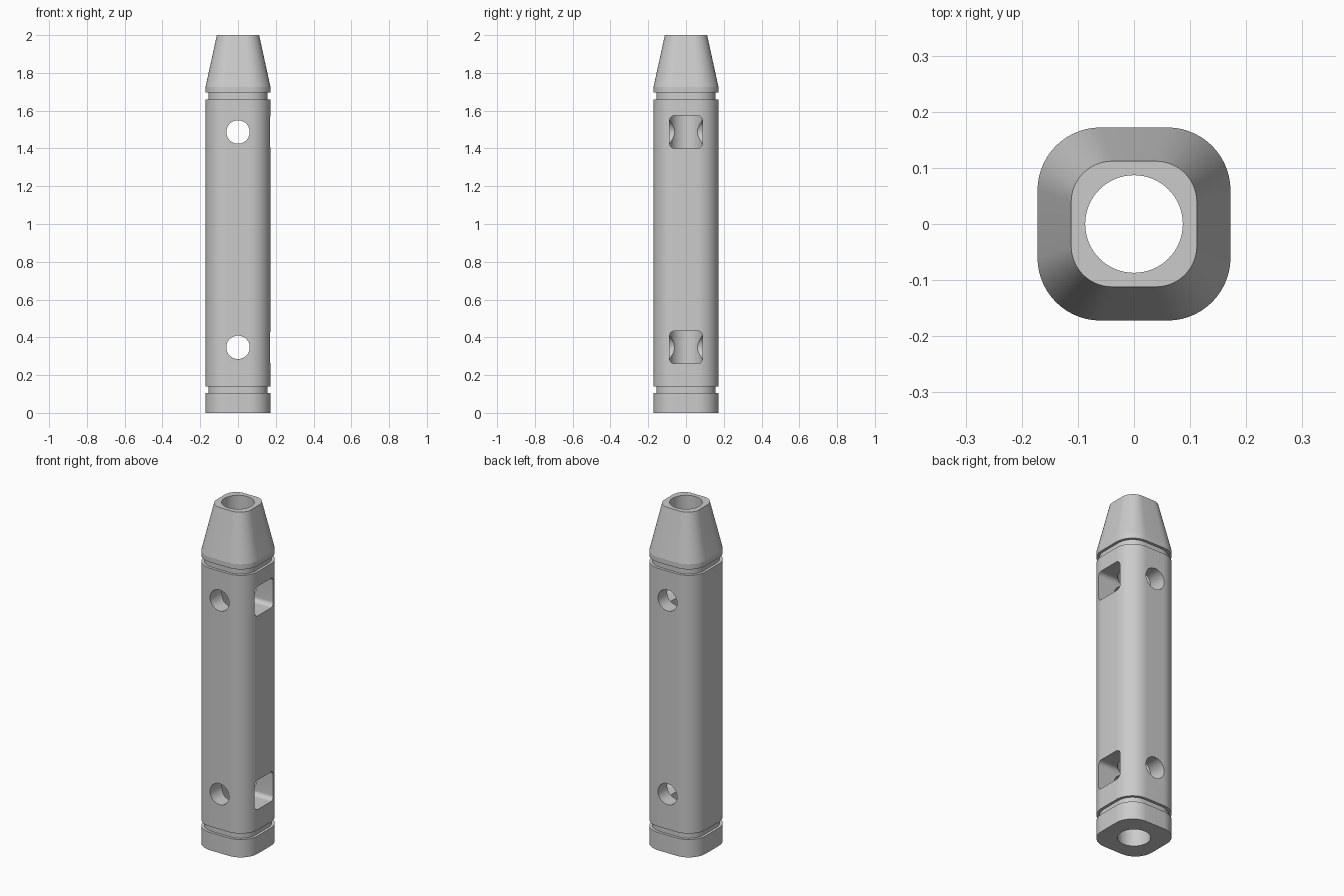
import bpy, bmesh, math
from mathutils import Matrix

if "Cube" in bpy.data.objects:
    bpy.data.objects.remove(bpy.data.objects["Cube"])

grey = bpy.data.materials.new("grey metal")
grey.diffuse_color = (0.6, 0.6, 0.6, 1)
grey.use_nodes = True
grey.node_tree.nodes["Principled BSDF"].inputs["Base Color"].default_value = grey.diffuse_color


def rounded_square(half, radius, steps=14):
    """Outline of a square with rounded corners, counter-clockwise."""
    pts = []
    for q in range(4):
        a0 = q * math.pi / 2
        cx = (half - radius) * (1 if q in (0, 3) else -1)
        cy = (half - radius) * (1 if q in (0, 1) else -1)
        for i in range(steps + 1):
            a = a0 + i / steps * math.pi / 2
            pts.append((cx + radius * math.cos(a), cy + radius * math.sin(a)))
    return pts


def loft(name, sections):
    """Closed solid skinned through (z, outline) sections."""
    bm = bmesh.new()
    rings = [[bm.verts.new((x, y, z)) for x, y in outline] for z, outline in sections]
    n = len(rings[0])
    for a, b in zip(rings, rings[1:]):
        for i in range(n):
            j = (i + 1) % n
            bm.faces.new((a[i], a[j], b[j], b[i]))
    bm.faces.new(rings[0][::-1])
    bm.faces.new(rings[-1])
    mesh = bpy.data.meshes.new(name)
    bm.to_mesh(mesh)
    bm.free()
    mesh.materials.append(grey)
    obj = bpy.data.objects.new(name, mesh)
    bpy.context.collection.objects.link(obj)
    return obj


def circle(r, n=64):
    return [(r * math.cos(2 * math.pi * i / n), r * math.sin(2 * math.pi * i / n)) for i in range(n)]


def cut(target, cutter):
    mod = target.modifiers.new("cut", 'BOOLEAN')
    mod.operation, mod.solver, mod.object = 'DIFFERENCE', 'EXACT', cutter
    bpy.context.view_layer.objects.active = target
    bpy.ops.object.modifier_apply(modifier=mod.name)
    bpy.data.objects.remove(cutter)


# Tube: foot, groove, long barrel, groove, tapered nose
full = rounded_square(0.172, 0.112)
groove = rounded_square(0.156, 0.096)
tip = rounded_square(0.112, 0.073)
tube = loft("tube", [(0, full), (0.105, full), (0.105, groove), (0.14, groove),
                     (0.14, full), (1.66, full), (1.66, groove), (1.695, groove),
                     (1.695, full), (1.725, full), (2.0, tip)])

# Bore along the whole length
cut(tube, loft("bore_cutter", [(-0.1, circle(0.087)), (2.1, circle(0.087))]))

for z in (0.347, 1.487):
    # Round cross hole, front to back
    hole = loft("hole_cutter", [(-0.3, circle(0.062)), (0.3, circle(0.062))])
    hole.data.transform(Matrix.Translation((0, 0, z)) @ Matrix.Rotation(math.pi / 2, 4, 'X'))
    cut(tube, hole)
    # Rounded window on the right side, reaching the bore
    window = rounded_square(0.0868, 0.026, 10)
    pocket = loft("window_cutter", [(0.0, window), (0.3, window)])
    pocket.data.transform(Matrix.Translation((0, 0, z)) @ Matrix.Rotation(math.pi / 2, 4, 'Y'))
    cut(tube, pocket)

# Smooth rounded walls, crisp edges
bpy.ops.object.select_all(action='DESELECT')
tube.select_set(True)
bpy.context.view_layer.objects.active = tube
bpy.ops.object.shade_smooth_by_angle(angle=math.radians(10))
